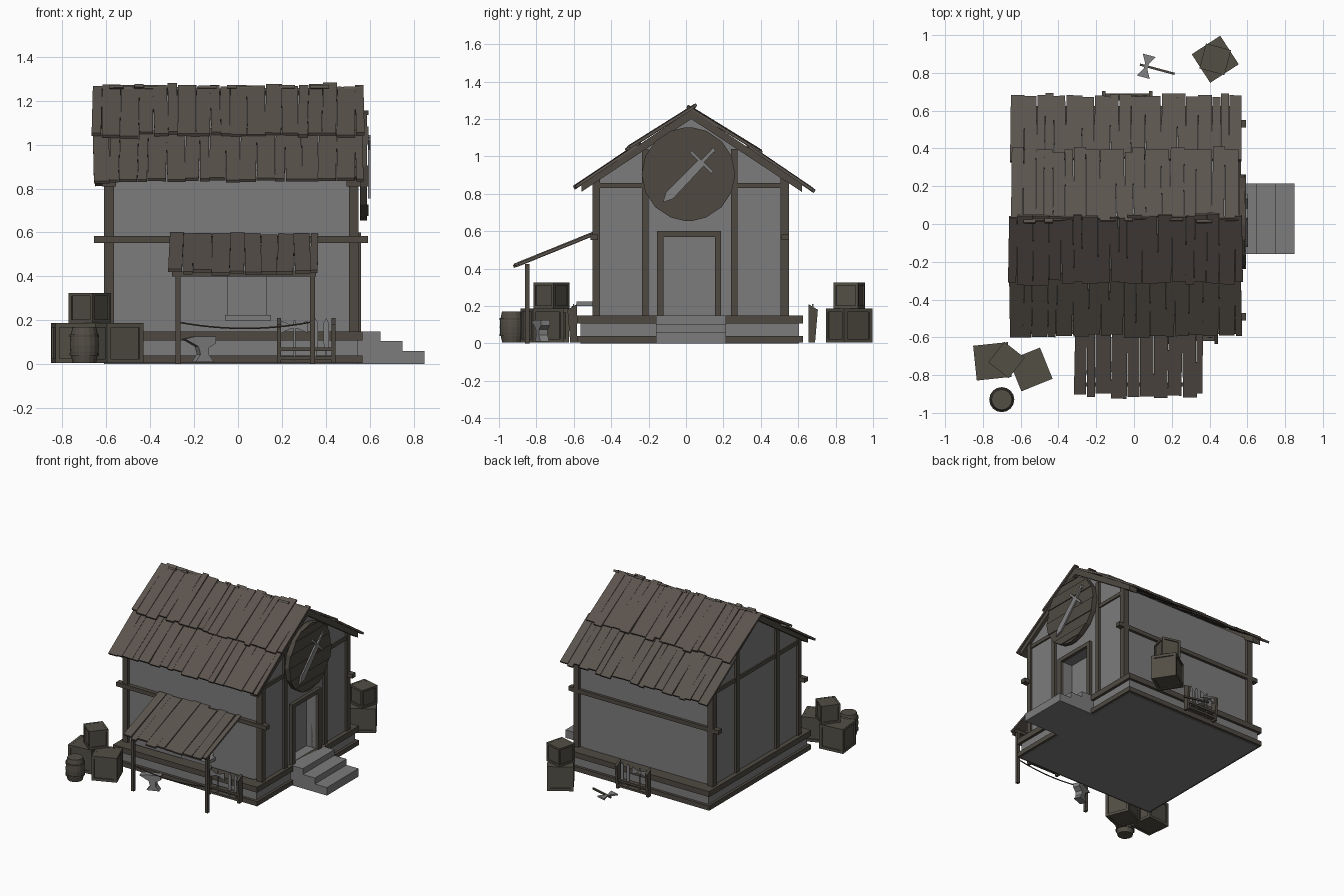
import bpy
import bmesh
import math
import random
from mathutils import Matrix, Vector

random.seed(7)
default_cube = bpy.data.objects.get("Cube")
if default_cube:
    bpy.data.objects.remove(default_cube, do_unlink=True)


def make_material(name, red, green, blue):
    material = bpy.data.materials.new(name)
    material.use_nodes = True
    color = (red, green, blue, 1)
    material.diffuse_color = color
    material.node_tree.nodes["Principled BSDF"].inputs["Base Color"].default_value = color
    return material


ROOF = make_material("roof wood", .105, .088, .075)
BEAM = make_material("beam wood", .077, .066, .053)
CRATE = make_material("crate wood", .085, .077, .06)
STONE = make_material("grey plaster and stone", .2, .2, .2)
METAL = make_material("grey metal", .22, .22, .22)


def finish(name, bm, material, location=(0, 0, 0), turn=0):
    bmesh.ops.recalc_face_normals(bm, faces=bm.faces)
    mesh = bpy.data.meshes.new(name)
    bm.to_mesh(mesh)
    bm.free()
    mesh.materials.append(material)
    obj = bpy.data.objects.new(name, mesh)
    obj.location = location
    obj.rotation_euler.z = math.radians(turn)
    bpy.context.collection.objects.link(obj)
    return obj


def add_box(bm, low, high):
    low, high = Vector(low), Vector(high)
    matrix = Matrix.Translation((low + high) / 2) @ Matrix.Diagonal((*(high - low), 1))
    bmesh.ops.create_cube(bm, size=1, matrix=matrix)


def boxes(name, material, *corners, **placement):
    bm = bmesh.new()
    for low, high in corners:
        add_box(bm, low, high)
    return finish(name, bm, material, **placement)


def add_prism(bm, axis, points, start, end):
    def place(a, b, depth):
        return {"x": (depth, a, b), "y": (a, depth, b), "z": (a, b, depth)}[axis]
    near = [bm.verts.new(place(a, b, start)) for a, b in points]
    far = [bm.verts.new(place(a, b, end)) for a, b in points]
    bm.faces.new(near)
    bm.faces.new(far)
    for i in range(len(points)):
        j = (i + 1) % len(points)
        bm.faces.new((near[i], near[j], far[j], far[i]))


def prism(name, material, axis, points, start, end, **placement):
    bm = bmesh.new()
    add_prism(bm, axis, points, start, end)
    return finish(name, bm, material, **placement)


def plank_row(name, left, right, low, high, thick=.015):
    """Uneven planks running up the slope from low to high, given as (y, z)."""
    bm = bmesh.new()
    rise, run = high[1] - low[1], high[0] - low[0]
    slope = math.atan2(rise, run)
    length = math.hypot(rise, run)
    x = left
    while x < right - .02:
        width = min(random.choice((.045, .065, .075, .085)), right - x)
        size = length + random.uniform(-.02, .02)
        shift = random.uniform(-.012, .012)
        middle = Vector((x + width / 2, (low[0] + high[0]) / 2, (low[1] + high[1]) / 2))
        matrix = (Matrix.Translation(middle) @ Matrix.Rotation(slope, 4, "X")
                  @ Matrix.Translation((0, shift, random.uniform(-.004, .004)))
                  @ Matrix.Rotation(random.uniform(-.02, .02), 4, "Z")
                  @ Matrix.Diagonal((width - .002, size, thick, 1)))
        bmesh.ops.create_cube(bm, size=1, matrix=matrix)
        x += width
    return finish(name, bm, ROOF)


# Foundation: stone core between two timber borders
WEST, EAST, SOUTH, NORTH = -.63, .567, -.583, .625
boxes("foundation_core", STONE, ((WEST + .02, SOUTH + .02, 0), (EAST - .02, NORTH - .02, .14)))
for name, bottom, top in (("lower_border", .005, .04), ("upper_border", .107, .148)):
    boxes(name, BEAM,
          ((WEST, SOUTH, bottom), (EAST, SOUTH + .09, top)),
          ((WEST, NORTH - .09, bottom), (EAST, NORTH, top)),
          ((WEST, SOUTH + .09, bottom), (WEST + .09, NORTH - .09, top)),
          ((EAST - .09, SOUTH + .09, bottom), (EAST, NORTH - .09, top)))
prism("entrance_steps", STONE, "y",
      [(.54, 0), (.85, 0), (.85, .06), (.75, .06), (.75, .105), (.65, .105), (.65, .148), (.54, .148)],
      -.16, .215)

# Walls with recessed doorway and front window
walls = prism("house_walls", STONE, "x",
              [(-.48, .14), (.53, .14), (.53, .885), (.025, 1.225), (-.48, .885)], -.595, .535)
cutter = boxes("opening_cutter", STONE, ((.46, -.12, .15), (.6, .155, .57)),
               ((-.045, -.6, .22), (.13, -.42, .54)))
cutter.hide_render = True
cut = walls.modifiers.new("openings", "BOOLEAN")
cut.object = cutter
cut.solver = "EXACT"
bpy.context.view_layer.objects.active = walls
bpy.ops.object.modifier_apply(modifier=cut.name)
bpy.data.objects.remove(cutter, do_unlink=True)
boxes("window_sill", STONE, ((-.06, -.585, .2), (.15, -.45, .224)))
boxes("door_frame", BEAM, ((.5, -.155, .148), (.56, -.12, .6)),
      ((.5, .155, .148), (.56, .187, .6)), ((.5, -.12, .57), (.56, .155, .6)))

# Timber frame on both gables and along both long walls
for side, x in (("right", -.61), ("left", .505)):
    outer = x + .045
    boxes(side + "_corner_posts", BEAM, ((x, -.5, .14), (outer, -.46, .9)),
          ((x, .505, .14), (outer, .55, .9)))
    boxes(side + "_gable_posts", BEAM, ((x, -.235, .14), (outer, -.2, 1.04)),
          ((x, .24, .14), (outer, .275, 1.04)))
    boxes(side + "_gable_beam", BEAM, ((x + .004, -.5, .83), (outer - .004, .55, .857)))
    for end, eave in (("front", -.56), ("back", .62)):
        prism(side + "_" + end + "_rafter", BEAM, "x",
              [(eave, .81), (.028, 1.2), (.028, 1.25), (eave, .855)], x - .01, outer + .01)
for end, y in (("front", -.51), ("back", .51)):
    boxes(end + "_wall_beam", BEAM, ((-.655, y, .552), (.592, y + .04, .583)))

# Roof shingles, two overlapping rows on each slope
plank_row("front_lower_planks", -.66, .57, (-.59, .838), (-.25, 1.066))
plank_row("front_upper_planks", -.665, .575, (-.31, 1.045), (.045, 1.268))
plank_row("back_lower_planks", -.655, .57, (.34, 1.05), (.675, .822))
plank_row("back_upper_planks", -.65, .575, (.02, 1.26), (.39, 1.032))

# Awning on two posts with a sagging rope
plank_row("awning_planks", -.315, .365, (-.91, .418), (-.49, .588))
boxes("awning_posts", BEAM, ((-.285, -.86, 0), (-.263, -.838, .425)),
      ((.328, -.86, 0), (.35, -.838, .425)))
boxes("awning_beam", BEAM, ((-.3, -.86, .4), (.355, -.838, .422)))
rope = bpy.data.curves.new("awning_rope", "CURVE")
rope.dimensions = "3D"
rope.bevel_depth = .004
rope.bevel_resolution = 1
spline = rope.splines.new("POLY")
spline.points.add(12)
for i, point in enumerate(spline.points):
    t = i / 6 - 1
    point.co = (.03 + t * .3, -.85, .163 + .028 * t * t, 1)
rope.materials.append(BEAM)
bpy.context.collection.objects.link(bpy.data.objects.new("awning_rope", rope))

# Round plank sign with a sword on it
sign = bmesh.new()
radius, count = .25, 8
edges = [-radius * math.cos(math.pi * i / count) for i in range(count + 1)]
for i, (low, high) in enumerate(zip(edges, edges[1:])):
    half_low, half_high = [math.sqrt(max(radius ** 2 - e ** 2, .0004)) for e in (low, high)]
    add_prism(sign, "x", [(-half_low, low), (half_low, low), (half_high, high), (-half_high, high)],
              .555, .588 + .006 * (i % 2))
finish("round_sign", sign, BEAM, location=(0, .013, .905))


def add_sword(bm, axis, place, depth, thick=.008):
    """Blade, guard and grip drawn tip down; place maps the flat outline."""
    for outline in ([(0, 0), (.026, .05), (.022, .29), (-.022, .29), (-.026, .05)],
                    [(-.08, .29), (.08, .29), (.08, .305), (-.08, .305)],
                    [(-.009, .3), (.009, .3), (.009, .38), (-.009, .38)],
                    [(-.016, .385), (0, .37), (.016, .385), (0, .402)]):
        add_prism(bm, axis, [place(a, b) for a, b in outline], depth, depth + thick)


sword = bmesh.new()
lean = Matrix.Rotation(math.radians(-44), 2)
add_sword(sword, "x", lambda a, b: tuple(lean @ Vector((a, b)) + Vector((-.123, .755))), .592, .012)
finish("sign_sword", sword, METAL)


# Crates
def crate(name, x, y, bottom, size, height, turn):
    half, bar = size / 2, size * .11
    inner = half - .008
    parts = [((-inner, -inner, .005), (inner, inner, height - .005))]
    for z in (0, height - bar):
        parts += [((-half, s * half - (s > 0) * bar, z), (half, s * half + (s < 0) * bar, z + bar))
                  for s in (-1, 1)]
        parts += [((s * half - (s > 0) * bar, -half, z), (s * half + (s < 0) * bar, half, z + bar))
                  for s in (-1, 1)]
    for s in (-1, 1):
        for t in (-1, 1):
            cx, cy = s * (half - bar / 2), t * (half - bar / 2)
            parts.append(((cx - bar / 2, cy - bar / 2, 0), (cx + bar / 2, cy + bar / 2, height)))
    parts.append(((-inner, -inner, height - .01), (inner, inner, height - .001)))
    boxes(name, CRATE, *parts, location=(x, y, bottom), turn=turn)


crate("front_crate_a", -.75, -.727, .005, .185, .182, 6)
crate("front_crate_b", -.547, -.77, .005, .178, .182, 22)
crate("front_crate_top", -.675, -.72, .188, .137, .137, -38)
crate("back_crate", .43, .872, .005, .18, .182, 33)
crate("back_crate_top", .43, .872, .188, .137, .137, -15)

# Barrel with hoops
barrel = bmesh.new()
rings = [(.053, 0), (.064, .05), (.066, .083), (.064, .116), (.054, .165)]
for (r1, z1), (r2, z2) in zip(rings, rings[1:]):
    bmesh.ops.create_cone(barrel, cap_ends=True, segments=16, radius1=r1, radius2=r2,
                          depth=z2 - z1, matrix=Matrix.Translation((0, 0, (z1 + z2) / 2)))
finish("barrel", barrel, CRATE, location=(-.7, -.93, .005))
hoops = bmesh.new()
for z in (.04, .125):
    bmesh.ops.create_cone(hoops, cap_ends=True, segments=16, radius1=.0665, radius2=.0665,
                          depth=.012, matrix=Matrix.Translation((0, 0, z)))
finish("barrel_hoops", hoops, BEAM, location=(-.7, -.93, .005))

# Anvil
prism("anvil", METAL, "y",
      [(-.045, 0), (.045, 0), (.02, .035), (.02, .065), (.055, .085), (.055, .115),
       (-.05, .115), (-.095, .105), (-.03, .07), (-.02, .035)], -.025, .025,
      location=(-.16, -.77, .01), turn=20)

# Axe outline shared by the rack and the loose axe
AXE = [(-.06, -.035), (-.015, -.01), (.015, -.01), (.06, -.035), (.06, .035), (.015, .01),
       (-.015, .01), (-.06, .035)]


# Weapon racks against the front and back foundation
def rack(name, x, y, facing):
    frame = bmesh.new()
    for post in (0, .25):
        add_prism(frame, "x", [(0, .005), (0, .21), (facing * .05, .18), (facing * .035, .005)],
                  x + post, x + post + .018)
    for z in (.02, .06):
        add_box(frame, (x, min(0, facing * .035), z), (x + .268, max(0, facing * .035), z + .016))
    finish(name + "_frame", frame, BEAM, location=(0, y, 0))
    arms = bmesh.new()
    for offset in (.175, .225):
        add_sword(arms, "y", lambda a, b: (x + offset + a * .5, .21 - b * .48 + .0), facing * .02, .006)
    add_prism(arms, "y", [(x + .08 + a, .17 + b * .8) for a, b in AXE], facing * .02, facing * .028)
    add_box(arms, (x + .075, facing * .022 - .003, .015), (x + .085, facing * .022 + .003, .2))
    finish(name + "_weapons", arms, METAL, location=(0, y, 0))


rack("front_rack", .177, -.584, -1)
rack("back_rack", -.17, .655, 1)

# Loose axe on the ground
prism("ground_axe_head", METAL, "z", [(b, a) for a, b in AXE], 0, .012,
      location=(.065, .835, .008), turn=-15)
boxes("ground_axe_handle", BEAM, ((-.035, -.006, 0), (.155, .006, .012)),
      location=(.065, .835, .006), turn=-15)
